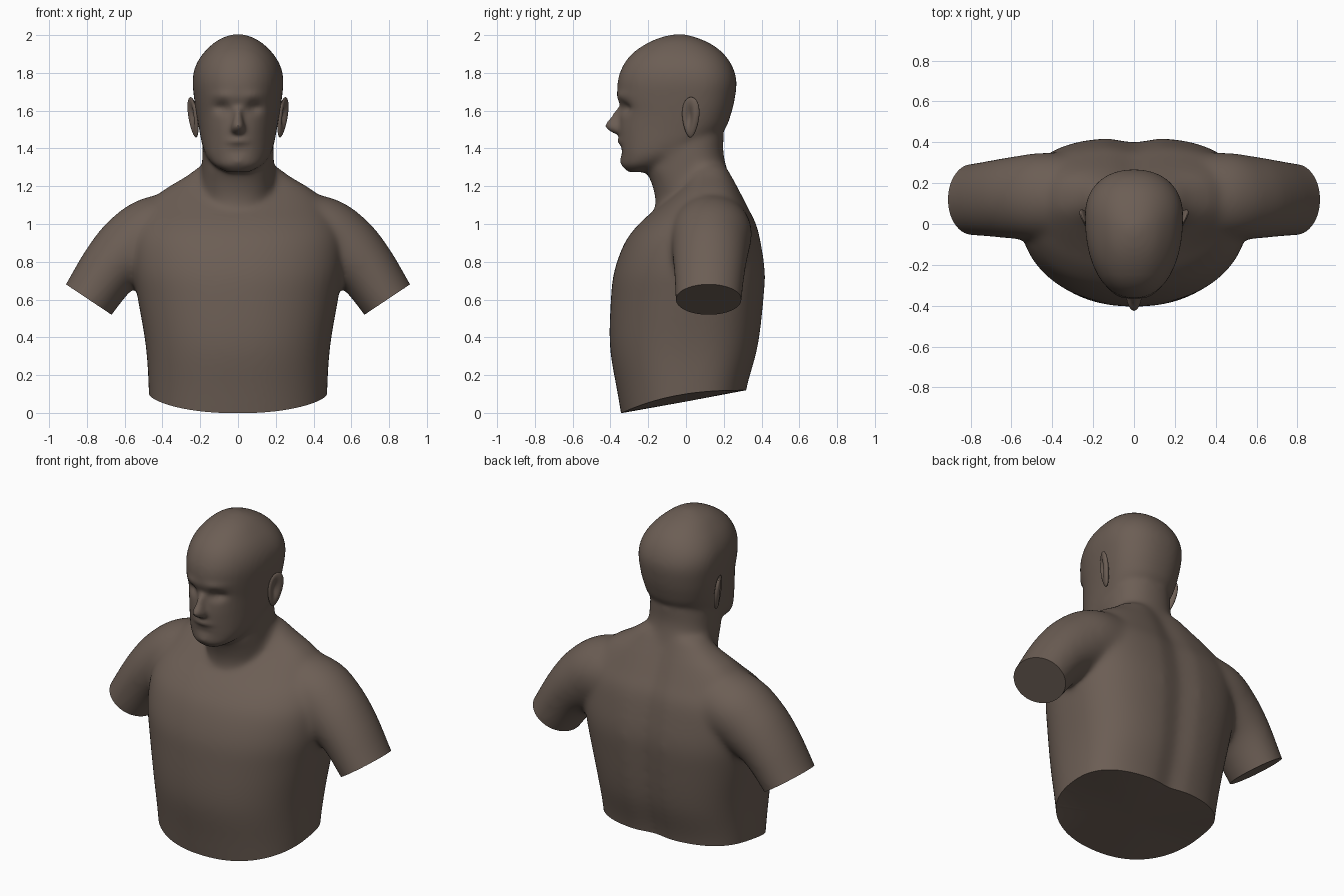
import bpy, bmesh, math
from mathutils import Vector, Matrix

if "Cube" in bpy.data.objects:
    bpy.data.objects.remove(bpy.data.objects["Cube"])

skin = bpy.data.materials.new("warm_grey_brown")
skin.diffuse_color = (0.15, 0.112, 0.09, 1)
skin.use_nodes = True
skin.node_tree.nodes["Principled BSDF"].inputs["Base Color"].default_value = skin.diffuse_color
SEG = 48


def dense(rows, n=5):
    """Catmull-Rom interpolation between section rows."""
    out = []
    for i in range(len(rows) - 1):
        a, b, c, d = (rows[max(i - 1, 0)], rows[i], rows[i + 1], rows[min(i + 2, len(rows) - 1)])
        for k in range(n):
            t = k / n
            out.append([0.5 * (2 * q + (r - p) * t + (2 * p - 5 * q + 4 * r - s) * t * t
                               + (3 * q - p - 3 * r + s) * t ** 3) for p, q, r, s in zip(a, b, c, d)])
    return out + [list(rows[-1])]


def loft(bm, rings):
    """Closed skin through a list of point rings."""
    loops = [[bm.verts.new(p) for p in ring] for ring in rings]
    for a, b in zip(loops, loops[1:]):
        for i in range(SEG):
            j = (i + 1) % SEG
            bm.faces.new((a[i], a[j], b[j], b[i]))
    bm.faces.new(loops[0][::-1])
    bm.faces.new(loops[-1])


def power(v, n):
    return math.copysign(abs(v) ** (2 / n), v)


def upright(bm, rows, nf=2.2, nb=2.2, groove=0.0):
    """Rows: height, half width, front y, back y, y of the widest point."""
    rings = []
    for z, w, yf, yb, yc in dense(rows):
        ring = []
        for i in range(SEG):
            c, s = math.cos(math.tau * i / SEG), math.sin(math.tau * i / SEG)
            n = nf if s < 0 else nb
            x = w * power(c, n)
            y = yc + (yc - yf if s < 0 else yb - yc) * power(s, n)
            if s > 0:
                y -= groove * math.exp(-(x / 0.07) ** 2)
            ring.append((x, y, z))
        rings.append(ring)
    loft(bm, rings)


bm = bmesh.new()
# torso with the sloping shoulder muscles
upright(bm, [(-0.2, .465, -.31, .29, 0), (0.1, .472, -.362, .32, 0), (0.35, .488, -.403, .385, 0),
             (0.6, .53, -.398, .415, .02), (0.75, .555, -.38, .422, .03), (0.9, .56, -.325, .4, .06),
             (1.0, .54, -.25, .375, .1), (1.08, .49, -.16, .335, .12), (1.15, .43, -.08, .3, .12),
             (1.2, .365, -.03, .275, .12), (1.25, .28, 0, .25, .12), (1.31, .2, .02, .22, .12)],
        2.2, 2.8, 0.025)
# neck
upright(bm, [(0.9, .17, -.2, .25, .05), (1.05, .175, -.165, .25, .04), (1.15, .185, -.165, .24, .04),
             (1.22, .19, -.185, .235, .04), (1.3, .19, -.215, .215, .04), (1.38, .19, -.2, .198, .03),
             (1.48, .18, -.15, .2, .03)])
# head
upright(bm, [(1.275, .06, -.305, -.18, -.24), (1.31, .125, -.338, -.08, -.2), (1.36, .168, -.343, .02, -.13),
             (1.42, .19, -.35, .12, -.06), (1.5, .206, -.355, .205, 0), (1.58, .22, -.352, .238, .03),
             (1.66, .232, -.362, .258, .04), (1.75, .241, -.362, .268, .04), (1.82, .231, -.342, .252, .03),
             (1.88, .202, -.305, .218, .01), (1.93, .16, -.25, .168, -.01), (1.97, .112, -.18, .1, -.03),
             (1.995, .06, -.11, .03, -.03), (2.005, .02, -.05, -.01, -.03)])
# nose
upright(bm, [(1.468, .018, -.355, -.28, -.31), (1.49, .038, -.402, -.28, -.33), (1.52, .038, -.43, -.28, -.33),
             (1.56, .027, -.402, -.28, -.33), (1.6, .023, -.376, -.28, -.33), (1.645, .02, -.355, -.28, -.33)])
# upper arms: centre x, centre z, radius, centre y, y radius, section angle
ARM = [(.2, .97, .21, .13, .2, 88), (.43, .95, .2, .135, .215, 69), (.56, .87, .193, .13, .205, 51),
       (.68, .76, .163, .125, .19, 39), (.79, .6, .147, .12, .176, 33.7), (.868, .484, .14, .12, .17, 33.7)]
for side in (-1, 1):
    rings = []
    for cx, cz, r, cy, ry, ang in dense(ARM):
        u = (math.cos(math.radians(ang)), math.sin(math.radians(ang)))
        rings.append([(side * (cx + r * u[0] * math.cos(t)), cy + ry * math.sin(t),
                       cz + r * u[1] * math.cos(t)) for t in (math.tau * i / SEG for i in range(SEG))])
    loft(bm, rings)
bmesh.ops.recalc_face_normals(bm, faces=bm.faces)
raw = bpy.data.meshes.new("raw")
bm.to_mesh(raw)
bm.free()

# fuse all parts into one skin
bust = bpy.data.objects.new("bust", raw)
bpy.context.collection.objects.link(bust)
mod = bust.modifiers.new("fuse", 'REMESH')
mod.mode = 'VOXEL'
mod.voxel_size = 0.011
dg = bpy.context.evaluated_depsgraph_get()
mesh = bpy.data.meshes.new_from_object(bust.evaluated_get(dg))
bust.modifiers.clear()
bust.data = mesh
mesh.name = "bust"
bm = bmesh.new()
bm.from_mesh(mesh)

# facial forms: x, z, spread x, spread z, push in y
FACE = [(.085, 1.615, .045, .028, .035), (.08, 1.68, .06, .02, -.01), (0, 1.632, .02, .018, .012),
        (0, 1.437, .05, .013, -.018), (0, 1.415, .055, .008, .01), (0, 1.385, .05, .015, .009),
        (0, 1.33, .045, .022, -.008)]
for v in bm.verts:
    if v.co.z > 1.27 and v.co.y < -0.15:
        v.co.y += sum(d * math.exp(-((abs(v.co.x) - x) / sx) ** 2 - ((v.co.z - z) / sz) ** 2)
                      for x, z, sx, sz, d in FACE)


def relax(times, rule):
    verts = [v for v in bm.verts if rule(v.co)]
    for _ in range(times):
        bmesh.ops.smooth_vert(bm, verts=verts, factor=0.5, use_axis_x=True, use_axis_y=True, use_axis_z=True)


relax(24, lambda p: p.z < 1.26 or (p.z < 1.42 and p.y > -0.12))
relax(8, lambda p: p.z > 1.2 and p.y > -0.25)
relax(4, lambda p: True)


# curved lower edge: flatten by this height rule, cut, then bend back
def hem(y):
    return 0.12 * (1 - max(0, (0.32 - y) / 0.66) ** 2.5)


for v in bm.verts:
    v.co.z -= hem(v.co.y)
bmesh.ops.bisect_plane(bm, geom=bm.verts[:] + bm.edges[:] + bm.faces[:], dist=0.0005,
                       plane_co=(0, 0, 0), plane_no=(0, 0, -1), clear_outer=True)
for v in bm.verts:
    v.co.z += hem(v.co.y)
# flat arm cuts
for side in (-1, 1):
    faces = [f for f in bm.faces if side * f.calc_center_median().x > 0.6]
    geom = faces + list({e for f in faces for e in f.edges}) + list({v for f in faces for v in f.verts})
    bmesh.ops.bisect_plane(bm, geom=geom, dist=0.0005, plane_co=(side * 0.79, 0, 0.6),
                           plane_no=Vector((side * 0.555, 0, -0.832)), clear_outer=True)
# close the three cuts
bmesh.ops.edgeloop_fill(bm, edges=[e for e in bm.edges if e.is_boundary])
base = [f for f in bm.faces if len(f.verts) > 20 and f.calc_center_median().z < 0.3]
for v in bmesh.ops.poke(bm, faces=base)["verts"]:
    v.co = (0, 0, 0.06)
bmesh.ops.recalc_face_normals(bm, faces=bm.faces)
bm.to_mesh(mesh)
bm.free()
objects = [bust]

# ears: thin hollowed discs, flared outwards at the back
for side, name in ((1, "left_ear"), (-1, "right_ear")):
    bm = bmesh.new()
    bmesh.ops.create_uvsphere(bm, u_segments=40, v_segments=28, radius=1)
    for v in bm.verts:
        x, y, z = v.co
        if x > 0:
            x -= 1.2 * math.exp(-((y + 0.15) ** 2 + (z * 0.8 - 0.05) ** 2) / 0.18)
        y = y * (0.82 + 0.2 * z) + 0.12 * z
        p = Matrix.Rotation(math.radians(-22), 3, 'Z') @ Vector((x * 0.02 + z * 0.013, y * 0.058, z * 0.107))
        p += Vector((0.237, 0.025, 1.565))
        v.co = (side * p.x, p.y, p.z)
    bmesh.ops.recalc_face_normals(bm, faces=bm.faces)
    ear_mesh = bpy.data.meshes.new(name)
    bm.to_mesh(ear_mesh)
    bm.free()
    ear = bpy.data.objects.new(name, ear_mesh)
    bpy.context.collection.objects.link(ear)
    objects.append(ear)

for ob in objects:
    ob.data.materials.clear()
    ob.data.materials.append(skin)
    bpy.ops.object.select_all(action='DESELECT')
    ob.select_set(True)
    bpy.context.view_layer.objects.active = ob
    bpy.ops.object.shade_smooth_by_angle(angle=math.radians(40))
